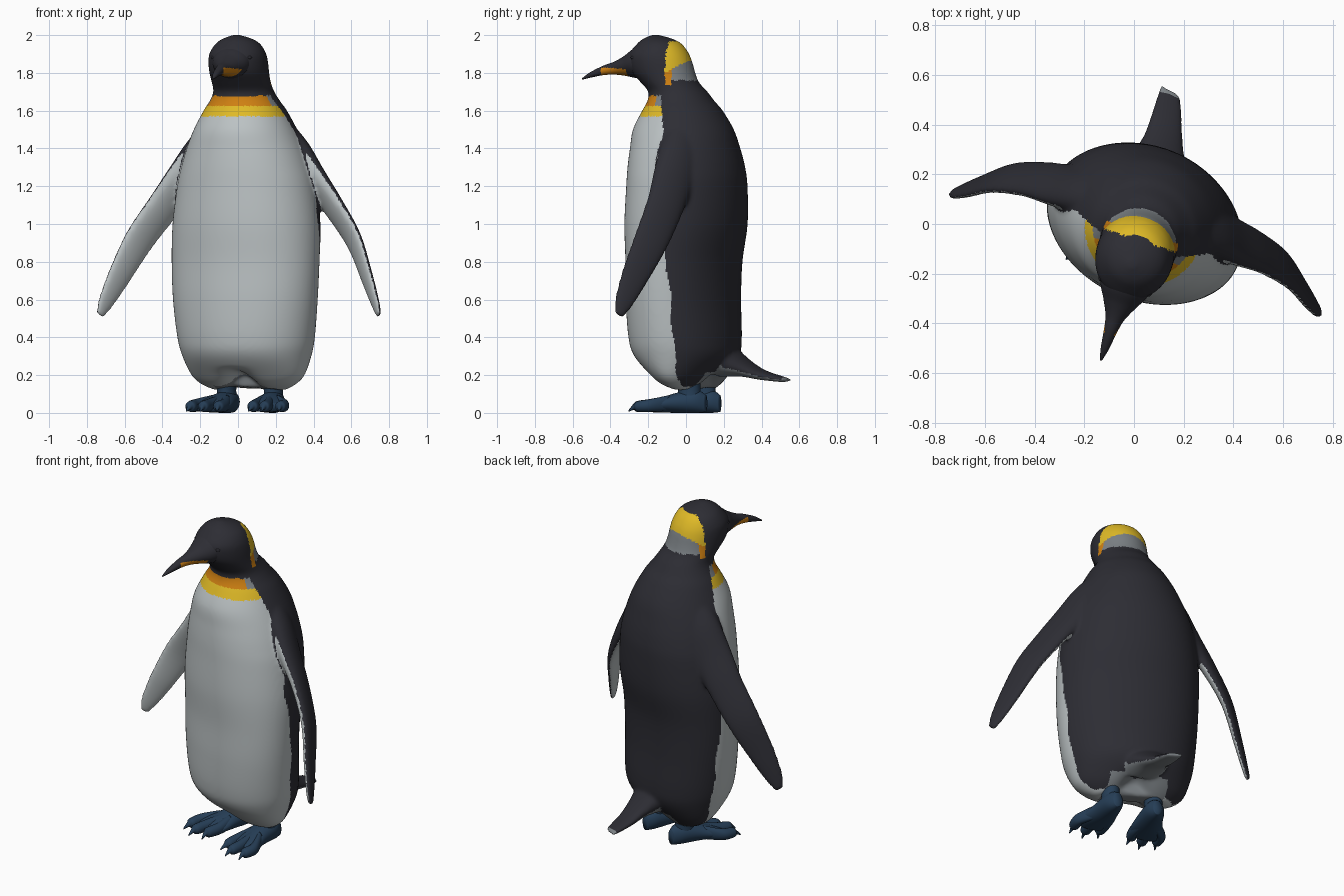
import bpy, bmesh, math
from mathutils import Vector, Matrix
from mathutils.bvhtree import BVHTree

if "Cube" in bpy.data.objects:
    bpy.data.objects.remove(bpy.data.objects["Cube"])

# The bird is built facing -y, then everything is turned a little to its right
TURN = Matrix.Translation((0.045, 0, 0)) @ Matrix.Rotation(math.radians(-18), 4, 'Z')
COLOURS = [("charcoal", (0.026, 0.026, 0.034)), ("belly_white", (0.50, 0.54, 0.55)),
           ("yellow", (0.74, 0.49, 0.02)), ("orange", (0.62, 0.215, 0.006)),
           ("slate_blue", (0.019, 0.048, 0.094)), ("nape_grey", (0.20, 0.22, 0.235))]
DARK, WHITE, YELLOW, ORANGE, BLUE, GREY = range(6)
MATS = []
for mat_name, rgb in COLOURS:
    m = bpy.data.materials.new(mat_name)
    m.diffuse_color = (*rgb, 1)
    m.use_nodes = True
    m.node_tree.nodes["Principled BSDF"].inputs["Base Color"].default_value = m.diffuse_color
    MATS.append(m)


def spline(rows, sub):
    """Smooth (Catmull-Rom) in-between rows for a list of number tuples."""
    out = []
    for i in range(len(rows) - 1):
        p0, p1 = rows[max(i - 1, 0)], rows[i]
        p2, p3 = rows[i + 1], rows[min(i + 2, len(rows) - 1)]
        for k in range(sub):
            t = k / sub
            out.append([0.5 * (2 * b + (c - a) * t + (2 * a - 5 * b + 4 * c - d) * t * t
                               + (3 * b - a - 3 * c + d) * t ** 3)
                        for a, b, c, d in zip(p0, p1, p2, p3)])
    return out + [list(rows[-1])]


def skin(rows, u, v, n=32, sub=6, side=1, warp=None):
    """Bmesh of ellipses given as rows (x, y, z, half width along u, half height along v)."""
    bm = bmesh.new()
    u, v = Vector(u), Vector(v)
    rings = []
    for x, y, z, w, h in spline(rows, sub):
        ring = []
        for k in range(n):
            a = math.tau * k / n
            p = Vector((x, y, z)) + u * (w * math.cos(a)) + v * (h * math.sin(a))
            if warp:
                p = warp(p)
            ring.append(bm.verts.new((p.x * side, p.y, p.z)))
        rings.append(ring)
    for r0, r1 in zip(rings, rings[1:]):
        for k in range(n):
            bm.faces.new((r0[k], r0[(k + 1) % n], r1[(k + 1) % n], r1[k]))
    bm.faces.new(rings[0])
    bm.faces.new(rings[-1])
    bmesh.ops.recalc_face_normals(bm, faces=bm.faces)
    return bm


def finish(name, bm, rule):
    """Colour by rule (face centre, normal), turn into place and make the object."""
    bm.normal_update()
    for f in bm.faces:
        f.smooth = True
        f.material_index = rule(f.calc_center_median(), f.normal)
    bm.transform(TURN)
    me = bpy.data.meshes.new(name)
    bm.to_mesh(me)
    bm.free()
    for m in MATS:
        me.materials.append(m)
    bpy.context.collection.objects.link(bpy.data.objects.new(name, me))


# Torso, neck and head in one skin: z, centre y, half width, half depth
PROFILE = [(0.12, 0.05, 0.20, 0.06), (0.15, 0.03, 0.265, 0.12), (0.20, 0.02, 0.318, 0.175),
           (0.30, 0.005, 0.355, 0.26), (0.40, -0.005, 0.378, 0.282), (0.60, -0.015, 0.400, 0.283),
           (0.80, -0.012, 0.409, 0.286), (1.00, 0, 0.406, 0.308), (1.20, 0.005, 0.38, 0.308),
           (1.30, 0.002, 0.355, 0.302), (1.40, -0.005, 0.32, 0.287), (1.50, -0.015, 0.275, 0.266),
           (1.60, -0.02, 0.222, 0.212), (1.65, -0.028, 0.188, 0.177), (1.70, -0.045, 0.162, 0.156),
           (1.75, -0.09, 0.157, 0.154), (1.80, -0.124, 0.157, 0.168), (1.85, -0.14, 0.157, 0.17),
           (1.90, -0.15, 0.15, 0.16), (1.95, -0.148, 0.122, 0.122), (1.98, -0.157, 0.08, 0.08),
           (2.002, -0.172, 0.015, 0.015)]


def pose_torso(p):
    """Lift the crotch between the thighs and twist the torso slightly against the head."""
    if p.z < 0.24:
        p.z += 0.08 * math.exp(-(p.x / 0.08) ** 2) * min(1, (0.24 - p.z) / 0.1)
    twist = -6 * max(0, min(1, (1.65 - p.z) / 0.3))
    return Matrix.Rotation(math.radians(twist), 3, 'Z') @ p


def border(z):
    """Local y of the line between pale front and dark back."""
    pts = [(0.0, 0.06), (0.6, 0.04), (0.8, 0.02), (1.0, -0.015), (1.5, -0.038), (1.57, -0.05),
           (1.62, -0.07), (1.70, -0.095)]
    for (z0, y0), (z1, y1) in zip(pts, pts[1:]):
        if z <= z1:
            return y0 + (y1 - y0) * (z - z0) / (z1 - z0)


def body_rule(c, n):
    if c.z > 1.68:                                    # head with side and nape patches
        if c.y > -0.07 and c.z < 1.967:
            if c.z > 1.80 + 0.65 * (c.y + 0.07):
                return YELLOW
            if c.y < -0.035 and c.z > 1.735:
                return ORANGE
            if c.z > 1.76 and c.y >= -0.035:
                return GREY
        return DARK
    if c.z < 0.215 and c.y > -0.03 and abs(c.x) < 0.17:
        return GREY
    if c.z < 0.14:
        return WHITE
    if c.y > border(c.z) + 0.005 * math.sin(c.z * 23):
        return DARK
    if c.z > 1.625:                                   # collar bands
        return GREY if c.y > -0.115 else ORANGE
    return YELLOW if c.z > 1.57 else WHITE


parts = [(skin([(0, y, z, w, d) for z, y, w, d in PROFILE], (1, 0, 0), (0, 1, 0),
               n=96, sub=6, warp=pose_torso), body_rule, 1)]

# Tail: dark above, grey below and at the tip
parts.append((skin([(0, 0.18, 0.31, 0.15, 0.12), (-0.02, 0.30, 0.250, 0.10, 0.058),
                    (-0.04, 0.40, 0.205, 0.075, 0.03), (-0.06, 0.50, 0.181, 0.058, 0.017),
                    (-0.07, 0.545, 0.173, 0.045, 0.012)], (1, -0.2, 0), (0, 0, 1)),
              lambda c, n: GREY if n.z < -0.45 or c.y > 0.525 else DARK, 1))

# Flippers: chord direction, outward direction of the pale underside, and sections
CHORD, UNDER = Vector((0.45, -0.75, 0.47)), Vector((-0.72, -0.62, -0.30))
FLIPPER = [(0.16, 0.06, 1.50, 0.10, 0.07), (0.26, 0.055, 1.38, 0.115, 0.07),
           (0.36, 0.045, 1.24, 0.115, 0.058), (0.475, 0.035, 1.09, 0.105, 0.042),
           (0.60, 0.0, 0.91, 0.097, 0.031), (0.695, -0.065, 0.71, 0.076, 0.024),
           (0.752, -0.105, 0.58, 0.052, 0.018), (0.778, -0.12, 0.515, 0.026, 0.013)]


def flipper_rule(s):
    under = Vector((UNDER.x * s, UNDER.y, UNDER.z))
    return lambda c, n: WHITE if n.dot(under) > 0.1 else DARK


for s in (-1, 1):
    parts.append((skin(FLIPPER, CHORD, UNDER, n=40, side=s), flipper_rule(s), 0.3))

# Fuse torso, flippers and tail into one soft skin; each face takes the rule of its nearest part
trees = [(BVHTree.FromBMesh(bm), rule, weight) for bm, rule, weight in parts]
joined = bpy.data.meshes.new("fused")
fused = bmesh.new()
for bm, rule, weight in parts:
    bm.to_mesh(joined)
    fused.from_mesh(joined)
    bm.free()
fused.to_mesh(joined)
fused.free()
helper = bpy.data.objects.new("fused_helper", joined)
bpy.context.collection.objects.link(helper)
rem = helper.modifiers.new("remesh", 'REMESH')
rem.mode, rem.voxel_size = 'VOXEL', 0.01
smo = helper.modifiers.new("smooth", 'SMOOTH')
smo.factor, smo.iterations = 0.5, 12
shape = bpy.data.meshes.new_from_object(helper.evaluated_get(bpy.context.evaluated_depsgraph_get()))
bpy.data.objects.remove(helper)
body = bmesh.new()
body.from_mesh(shape)


def nearest_rule(c, n):
    return min(trees, key=lambda t: t[0].find_nearest(c)[3] * t[2])[1](c, n)


finish("body", body, nearest_rule)

# Beak, with an orange plate low on each side
finish("beak", skin([(0, -0.20, 1.86, 0.118, 0.10), (0, -0.28, 1.853, 0.098, 0.08),
                     (0, -0.34, 1.838, 0.066, 0.053), (0, -0.40, 1.825, 0.038, 0.034),
                     (0, -0.46, 1.813, 0.026, 0.025), (0, -0.53, 1.79, 0.016, 0.015),
                     (0, -0.578, 1.768, 0.004, 0.004)], (1, 0, 0), (0, 0, 1), n=48, sub=10),
       lambda c, n: ORANGE if -0.47 < c.y < -0.31 and c.z < 1.825 - 0.05 * (c.y + 0.4) else DARK)


def blue(c, n):
    return BLUE


X, Y, Z = (1, 0, 0), (0, 1, 0), (0, 0, 1)
for s, label in ((-1, "left"), (1, "right")):
    # Closed eyelid
    finish(label + "_eye", skin([(0.098, -0.258, 1.868, 0.003, 0.003), (0.098, -0.258, 1.876, 0.014, 0.016),
                                 (0.098, -0.258, 1.886, 0.014, 0.016), (0.098, -0.258, 1.894, 0.003, 0.003)],
                                X, Y, n=16, side=s), lambda c, n: DARK)
    # Ankle and foot
    finish(label + "_ankle", skin([(0.13, 0.06, 0.05, 0.055, 0.065), (0.13, 0.06, 0.12, 0.05, 0.06),
                                   (0.13, 0.05, 0.22, 0.06, 0.07)], X, Y, n=24, side=s), blue)
    finish(label + "_foot", skin([(0.12, 0.15, 0.05, 0.025, 0.045), (0.125, 0.10, 0.06, 0.055, 0.06),
                                  (0.135, 0.0, 0.054, 0.075, 0.054), (0.15, -0.09, 0.04, 0.095, 0.038),
                                  (0.158, -0.15, 0.028, 0.088, 0.024)], X, Z, side=s), blue)
    # Three toes, each ending in a claw
    for i, (dx, reach) in enumerate(((-0.075, 0.0), (0.0, 0.03), (0.08, 0.0))):
        x0, x1, y1 = 0.14 + dx * 0.5, 0.17 + dx, -0.185 - reach
        finish(f"{label}_toe_{i + 1}",
               skin([(x0, -0.03, 0.053, 0.03, 0.042), (x1 - 0.006, y1 + 0.07, 0.04, 0.031, 0.034),
                     (x1, y1, 0.034, 0.03, 0.029), (x1, y1 - 0.02, 0.033, 0.015, 0.016),
                     (x1 + dx * 0.1, y1 - 0.05, 0.01, 0.003, 0.004)], X, Z, n=16, side=s), blue)
